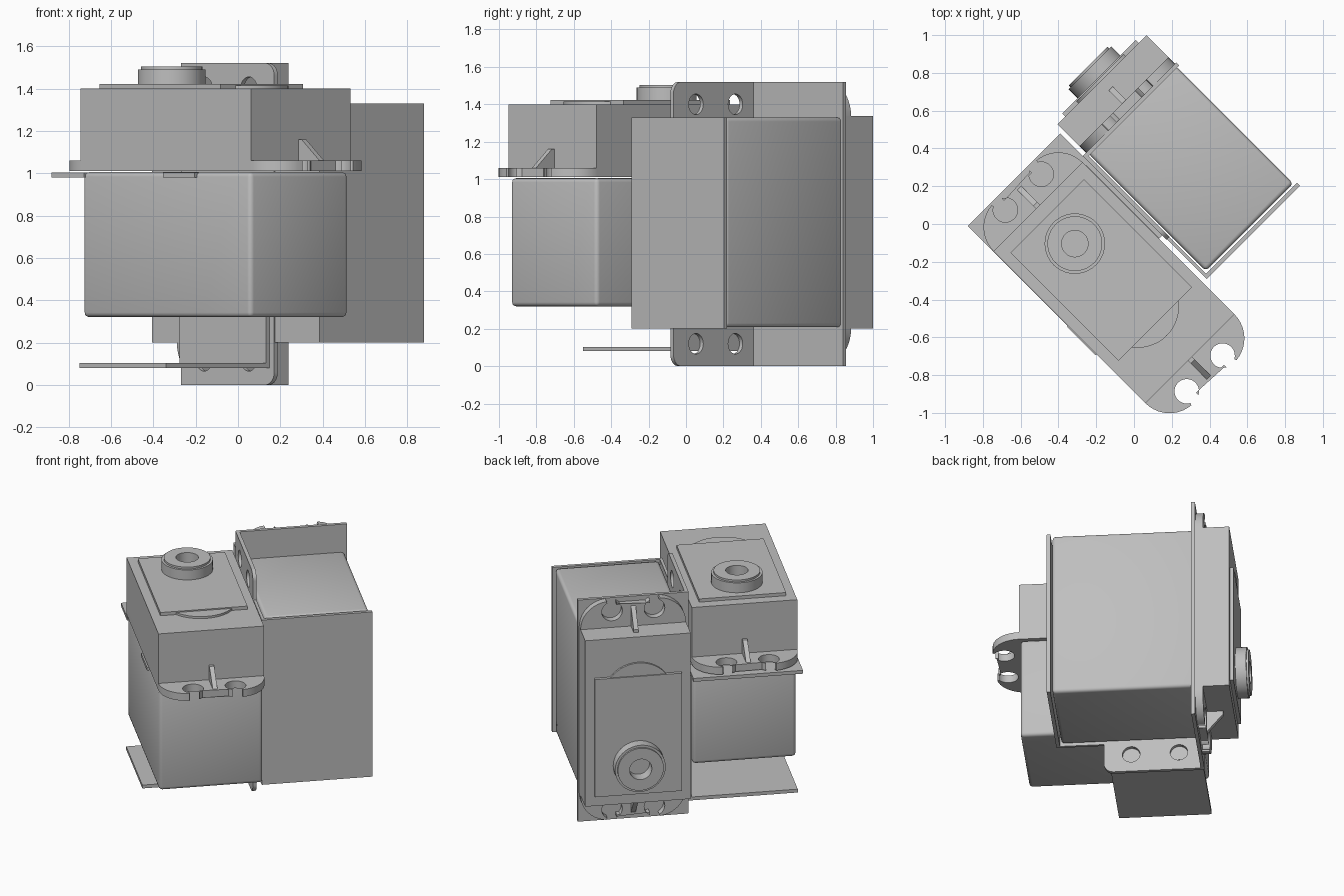
import bpy, bmesh
from math import sin, cos, radians, pi
from mathutils import Matrix, Vector

cube = bpy.data.objects.get("Cube")
if cube:
    bpy.data.objects.remove(cube)

grey = bpy.data.materials.new("plain grey")
grey.use_nodes = True
COLOUR = (0.52, 0.52, 0.52, 1)
grey.diffuse_color = COLOUR
grey.node_tree.nodes["Principled BSDF"].inputs["Base Color"].default_value = COLOUR

# The whole assembly is turned 45 degrees: U and V are its horizontal axes
U = Vector((1, -1, 0)).normalized()
V = Vector((1, 1, 0)).normalized()
Z = Vector((0, 0, 1))


def frame(a, b, c, origin=(0, 0, 0)):
    m = Matrix((a, b, c)).transposed().to_4x4()
    m.translation = origin
    return m


BASE = frame(U, V, Z)


def finish(name, bm, m, bevel=0, smooth=False):
    bmesh.ops.recalc_face_normals(bm, faces=bm.faces)
    if bevel:
        bmesh.ops.bevel(bm, geom=bm.edges[:], offset=bevel, segments=3,
                        profile=0.5, affect='EDGES')
    bm.transform(m)
    mesh = bpy.data.meshes.new(name)
    bm.to_mesh(mesh)
    bm.free()
    mesh.materials.append(grey)
    ob = bpy.data.objects.new(name, mesh)
    bpy.context.scene.collection.objects.link(ob)
    if smooth:
        bpy.ops.object.select_all(action='DESELECT')
        ob.select_set(True)
        bpy.context.view_layer.objects.active = ob
        bpy.ops.object.shade_smooth_by_angle(angle=radians(35))
    return ob


def box(name, m, lo, hi, bevel=0):
    bm = bmesh.new()
    bmesh.ops.create_cube(bm, size=1)
    lo, hi = Vector(lo), Vector(hi)
    for v in bm.verts:
        v.co = Vector([l + (h - l) * (c + 0.5) for l, h, c in zip(lo, hi, v.co)])
    return finish(name, bm, m, bevel, bevel > 0)


def plate(name, m, loops, h0, h1, smooth=False):
    """Flat outline with optional holes, extruded from h0 to h1."""
    bm = bmesh.new()
    for loop in loops:
        vs = [bm.verts.new((x, y, h0)) for x, y in loop]
        for a, b in zip(vs, vs[1:] + vs[:1]):
            bm.edges.new((a, b))
    bmesh.ops.triangle_fill(bm, use_beauty=True, edges=bm.edges[:], normal=(0, 0, 1))
    out = bmesh.ops.extrude_face_region(bm, geom=bm.faces[:])
    top = [g for g in out["geom"] if isinstance(g, bmesh.types.BMVert)]
    bmesh.ops.translate(bm, verts=top, vec=(0, 0, h1 - h0))
    return finish(name, bm, m, 0, smooth)


def arc(cx, cy, r, a0, a1, n):
    return [(cx + r * cos(radians(a0 + (a1 - a0) * i / n)),
             cy + r * sin(radians(a0 + (a1 - a0) * i / n))) for i in range(n + 1)]


def circle(cx, cy, r, n=40):
    return arc(cx, cy, r, 0, 360, n)[:-1]


L, W = 1.138, 0.333      # case length and half width


def flange_end():
    """One lug outline: rounded corners and two open keyholes."""
    half = arc(0, -W + 0.18, 0.18, -90, -5, 10)
    half += arc(0.11, -0.134, 0.065, -27, -333, 24)
    half += [(0.15, -0.104)]
    return half + [(x, -y) for x, y in reversed(half)]


def servo(name, m, flange, top):
    box(name + " lower case", m, (0.008, -W + 0.006, 0), (L - 0.008, W - 0.006, flange), 0.022)
    box(name + " upper case", m, (0, -W, flange + 0.01), (L, W, top))
    end = flange_end()
    outline = [(L + x, y) for x, y in end] + [(-x, -y) for x, y in end]
    plate(name + " mounting flange", m, [outline], flange + 0.005, flange + 0.055, True)
    # Gussets between flange and case
    side = m @ Matrix.Rotation(pi / 2, 4, 'X')
    base = flange + 0.055
    for label, x, s in (("near", 0, -1), ("far", L, 1)):
        tri = [(x, base), (x + s * 0.14, base), (x + s * 0.02, base + 0.1), (x, base + 0.1)]
        plate(f"{name} {label} gusset", side, [tri], -0.015, 0.015)
    # Raised lid, gear bulge and output hub
    box(name + " lid", m, (0.07, -0.275, top), (0.877, 0.275, top + 0.022))
    plate(name + " gear bulge", m, [circle(0.745, 0, 0.22, 48)], top - 0.01, top + 0.014, True)
    plate(name + " hub", m, [circle(0.276, 0, 0.16), circle(0.276, 0, 0.07)],
          top, top + 0.09, True)
    plate(name + " hub rim", m, [circle(0.276, 0, 0.145), circle(0.276, 0, 0.07)],
          top + 0.085, top + 0.103, True)


servo("upright servo", frame(U, V, Z, U * -0.424 + V * -0.295 + Z * 0.32), 0.685, 1.08)
servo("sideways servo", frame(Z, V, -U, U * 0.445 + V * 0.42 + Z * 0.2), 0.885, 1.105)

# Bracket of the upright servo
box("upright bracket wall", BASE, (-0.43, 0.04, 0.08), (0.148, 0.062, 1.0))
box("upright bracket foot", BASE, (-0.43, -0.63, 0.08), (0.148, 0.062, 0.103))
box("upright bracket lug", BASE, (-0.615, -0.63, 0.98), (-0.40, 0.062, 1.003))
box("upright bracket side tab", BASE, (0.134, -0.636, 0.98), (0.347, -0.6, 1.003))

# Bracket of the sideways servo
box("sideways bracket lug", BASE, (-0.447, 0.065, 0), (-0.424, 0.762, 1.52))
box("sideways bracket wall", BASE, (-0.44, 0.066, 0.2), (0.478, 0.084, 1.33))
box("sideways bracket back", BASE, (0.455, 0.066, 0.2), (0.478, 0.764, 1.33))
ear_frame = frame(U, Z, -V, V * 0.086)
low = arc(0.12, 0.06, 0.06, -90, 0, 8)
ear = [(-0.44, 0)] + low + [(x, 1.52 - z) for x, z in reversed(low)] + [(-0.44, 1.52)]
holes = [circle(x, z, 0.055, 28) for x in (-0.288, 0.01) for z in (0.12, 1.4)]
plate("sideways bracket drilled ears", ear_frame, [ear] + holes, 0, 0.024, True)
